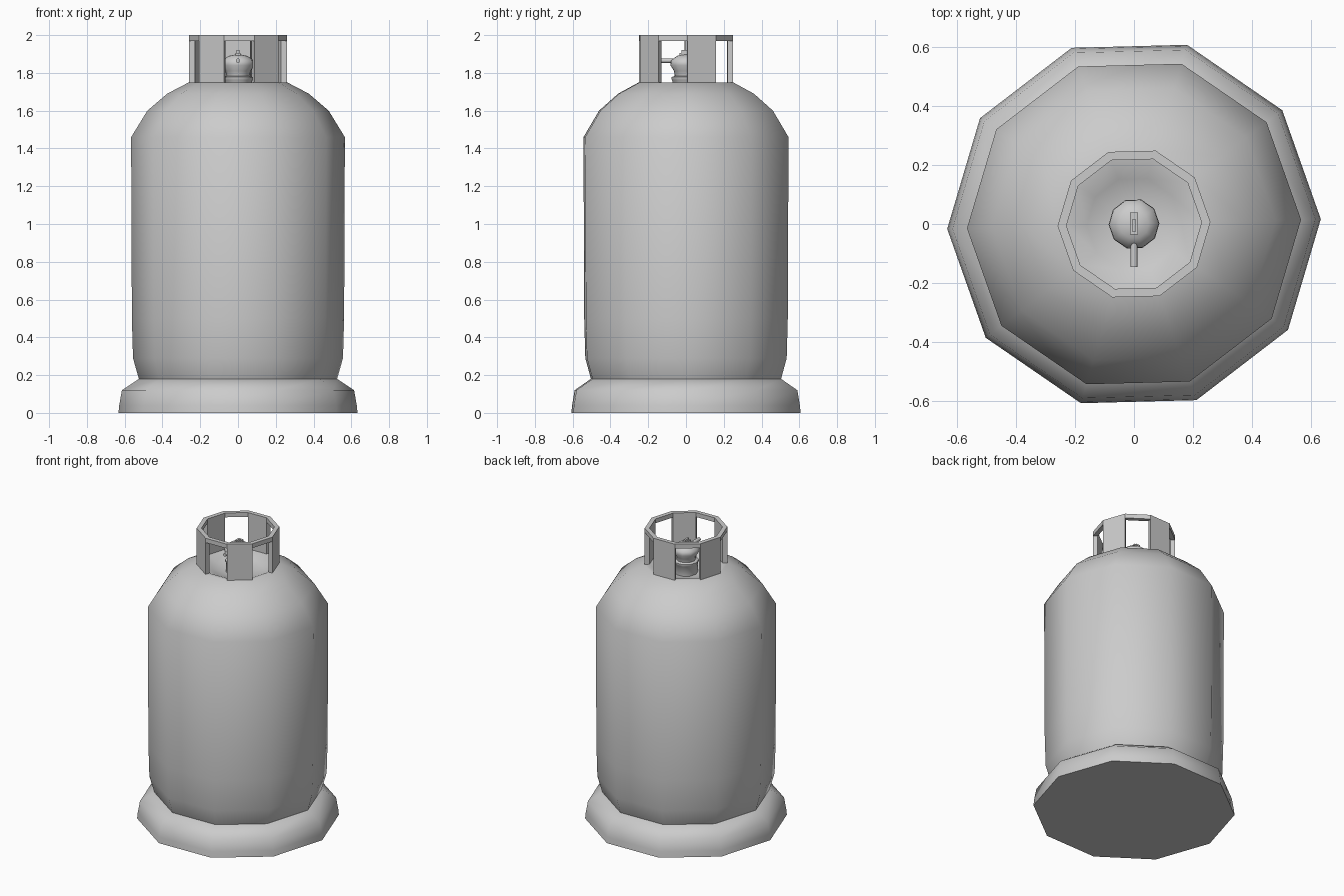
import bpy, bmesh, math

if "Cube" in bpy.data.objects:
    bpy.data.objects.remove(bpy.data.objects["Cube"])

SIDES = 10
TURN = math.radians(1.5)


def ring_point(i, r, z):
    a = TURN + i * math.tau / SIDES
    return (r * math.cos(a), r * math.sin(a), z)


def finish(name, bm, angle):
    bmesh.ops.remove_doubles(bm, verts=bm.verts, dist=0.0001)
    bmesh.ops.recalc_face_normals(bm, faces=bm.faces)
    mesh = bpy.data.meshes.new(name)
    bm.to_mesh(mesh)
    bm.free()
    ob = bpy.data.objects.new(name, mesh)
    bpy.context.collection.objects.link(ob)
    bpy.ops.object.select_all(action='DESELECT')
    ob.select_set(True)
    bpy.context.view_layer.objects.active = ob
    bpy.ops.object.shade_smooth_by_angle(angle=math.radians(angle))
    return ob


def lathe(name, profile, angle=50):
    """Revolve (radius, z) points into a ten-sided closed form."""
    bm = bmesh.new()
    rings = [[bm.verts.new(ring_point(i, r, z)) for i in range(SIDES)]
             for r, z in profile]
    for lo, hi in zip(rings, rings[1:]):
        for i in range(SIDES):
            j = (i + 1) % SIDES
            bm.faces.new((lo[i], lo[j], hi[j], hi[i]))
    bm.faces.new(rings[0][::-1])
    bm.faces.new(rings[-1])
    return finish(name, bm, angle)


def box(name, loc, size):
    bm = bmesh.new()
    bmesh.ops.create_cube(bm, size=1)
    bmesh.ops.scale(bm, vec=size, verts=bm.verts)
    bmesh.ops.translate(bm, vec=loc, verts=bm.verts)
    return finish(name, bm, 30)


# Foot ring and tank, with a shallow dish under the valve
lathe("foot_ring", [(.633, 0), (.629, .04), (.615, .12), (.525, .18)])
lathe("tank_body", [(.52, .17), (.525, .18), (.556, .29), (.562, .5), (.566, 1.46),
                    (.48, 1.6), (.375, 1.69), (.26, 1.75), (.23, 1.75),
                    (.16, 1.715), (.08, 1.695)])

# Guard collar: top hoop carried by five panels on alternate sides
R_OUT, R_IN, Z0, Z1, Z2 = .259, .229, 1.745, 1.97, 2.0
bm = bmesh.new()


def quad(*pts):
    bm.faces.new([bm.verts.new(ring_point(*p)) for p in pts])


for i in range(SIDES):
    j = i + 1
    solid = i % 2 == 0
    low = Z0 if solid else Z1
    for r in (R_OUT, R_IN):
        quad((i, r, Z1), (j, r, Z1), (j, r, Z2), (i, r, Z2))
        if solid:
            quad((i, r, Z0), (j, r, Z0), (j, r, Z1), (i, r, Z1))
    for z in (low, Z2):
        quad((i, R_OUT, z), (j, R_OUT, z), (j, R_IN, z), (i, R_IN, z))
    if solid:
        for k in (i, j):
            quad((k, R_OUT, Z0), (k, R_IN, Z0), (k, R_IN, Z1), (k, R_OUT, Z1))
finish("guard_collar", bm, 30)

# Valve body
lathe("valve_body", [(.075, 1.69), (.075, 1.76), (.08, 1.765), (.08, 1.778),
                     (.062, 1.784), (.066, 1.81), (.086, 1.84), (.084, 1.865),
                     (.05, 1.89), (.012, 1.897)])

# Outlet nozzle pointing forward
bpy.ops.mesh.primitive_cylinder_add(vertices=10, radius=.012, depth=.09,
                                    location=(0, -.1, 1.865), rotation=(math.pi / 2, 0, 0))
bpy.context.object.name = "outlet_nozzle"
bpy.ops.object.shade_smooth_by_angle(angle=math.radians(50))

# Small lever on top of the valve
box("lever_base", (0, .002, 1.897), (.028, .075, .018))
box("lever_tab", (0, -.005, 1.91), (.014, .04, .02))
